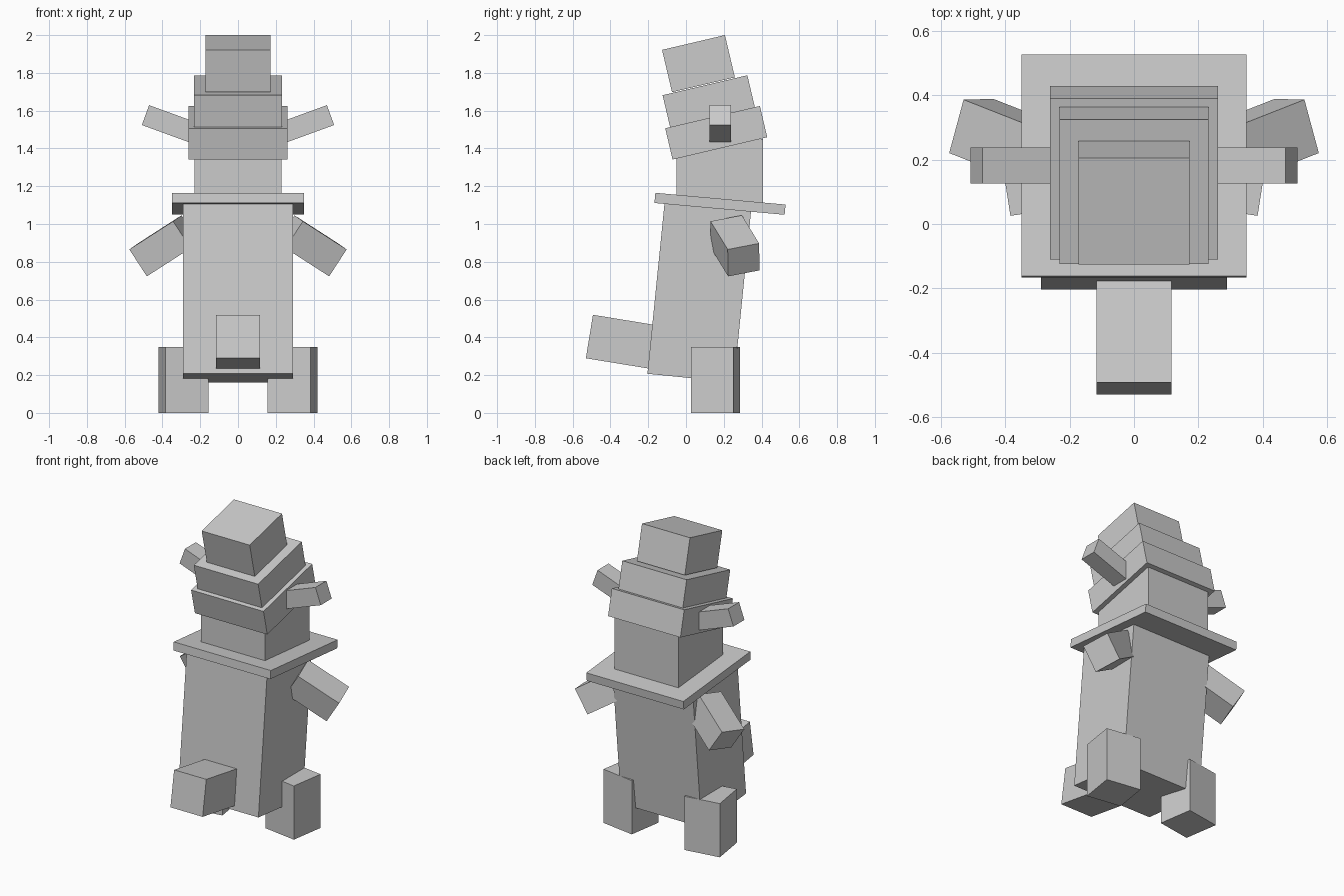
import bpy
from mathutils import Matrix, Vector

if "Cube" in bpy.data.objects:
    bpy.data.objects.remove(bpy.data.objects["Cube"])

FLIP = Matrix.Diagonal((-1, 1, 1))


def box(name, size, center, rot=Matrix.Identity(3)):
    """Box of the given size, turned by a 3x3 rotation, at center."""
    bpy.ops.mesh.primitive_cube_add(size=1)
    ob = bpy.context.object
    ob.name = name
    ob.data.transform(Matrix.Diagonal((*size, 1)))
    ob.matrix_world = Matrix.Translation(center) @ rot.to_4x4()
    return ob


def tilt(angle, axis='X'):
    return Matrix.Rotation(angle, 3, axis)


def pair(name, size, center, rot):
    """The same box on the right and, mirrored, on the left."""
    box("right_" + name, size, center, rot)
    box("left_" + name, size, FLIP @ Vector(center), FLIP @ rot @ FLIP)


# Leaning body with the flat collar on top
box("body", (0.58, 0.46, 0.93), (0, 0.071, 0.647), tilt(-0.1))
box("collar", (0.70, 0.692, 0.054), (0, 0.18, 1.107), tilt(-0.09))

# Upright neck block and stacked tiers leaning forward
box("neck", (0.46, 0.458, 0.35), (0, 0.178, 1.275))
box("lower_tier", (0.522, 0.515, 0.17), (0, 0.16, 1.483), tilt(0.231))
box("middle_tier", (0.464, 0.461, 0.18), (0, 0.121, 1.647), tilt(0.231))
box("top_block", (0.346, 0.342, 0.23), (0, 0.066, 1.849), tilt(0.231))

# Forward-pointing block low on the front
box("front_block", (0.232, 0.40, 0.233), (0, -0.314, 0.372), tilt(-0.162))

# Horns raised from the lower tier
pair("horn", (0.40, 0.113, 0.112), (0.302, 0.182, 1.508), tilt(-0.35, 'Y'))

# Legs, turned slightly about the vertical
pair("leg", (0.232, 0.228, 0.35), (0.2875, 0.156, 0.175), tilt(-0.155, 'Z'))

# Arms hanging outward and back
along = Vector((0.799, 0.314, -0.514)).normalized()
across = Vector((-0.045, 0.167, 0.032))
across = (across - along * across.dot(along)).normalized()
arm_rot = Matrix((along, across, along.cross(across))).transposed()
pair("arm", (0.29, 0.175, 0.17), (0.3906, 0.2595, 0.8845), arm_rot)
